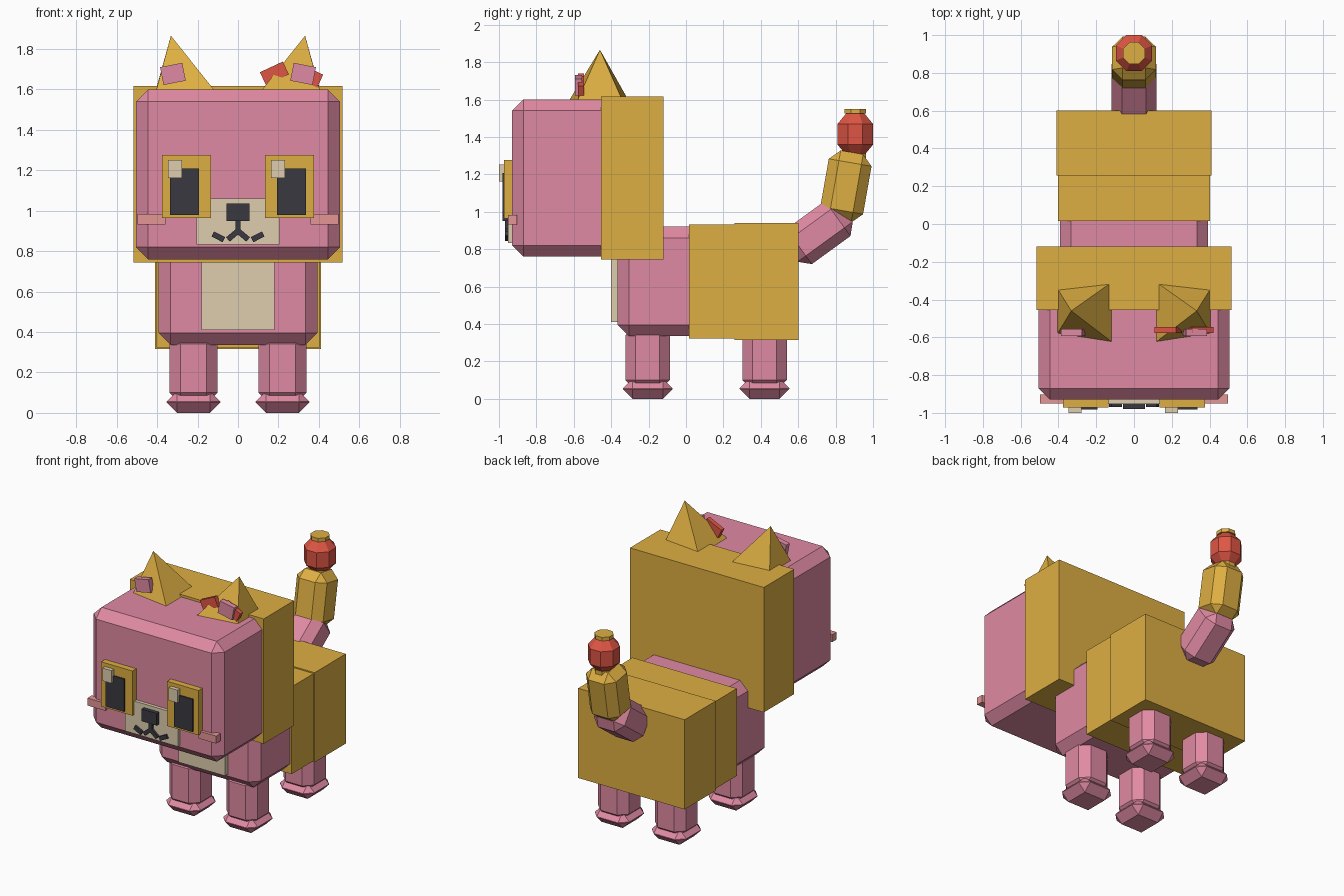
import bpy
import bmesh
import math
from mathutils import Matrix, Vector

default = bpy.data.objects.get("Cube")
if default:
    bpy.data.objects.remove(default)


def material(name, rgb):
    """Flat material from display colour values (0-255)."""
    linear = [((c / 255 + 0.055) / 1.055) ** 2.4 for c in rgb] + [1]
    mat = bpy.data.materials.new(name)
    mat.diffuse_color = linear
    mat.use_nodes = True
    mat.node_tree.nodes["Principled BSDF"].inputs["Base Color"].default_value = linear
    return mat


PINK = material("pink fur", (224, 138, 163))
GOLD = material("golden fur", (222, 175, 66))
CREAM = material("cream", (222, 206, 173))
DARK = material("charcoal", (58, 56, 64))
RED = material("red", (222, 85, 68))
SALMON = material("salmon", (229, 150, 150))


def finish(name, bm, mat):
    bmesh.ops.recalc_face_normals(bm, faces=bm.faces)
    mesh = bpy.data.meshes.new(name)
    bm.to_mesh(mesh)
    bm.free()
    mesh.materials.append(mat)
    obj = bpy.data.objects.new(name, mesh)
    bpy.context.collection.objects.link(obj)
    return obj


def block(name, mat, center, size, chamfer=0, tilt=0, axis="X"):
    """Box with optional chamfered edges, tilted in degrees about one axis."""
    bm = bmesh.new()
    bmesh.ops.create_cube(bm, size=1, matrix=Matrix.Diagonal((*size, 1)))
    if chamfer:
        bmesh.ops.bevel(bm, geom=bm.edges[:], offset=chamfer, segments=1,
                        affect="EDGES", profile=0.5)
    turn = Matrix.Rotation(math.radians(tilt), 4, axis)
    bm.transform(Matrix.Translation(center) @ turn)
    return finish(name, bm, mat)


def span(name, mat, x, y, z, chamfer=0):
    """Box given by its extents on each axis."""
    center = [(a + b) / 2 for a, b in (x, y, z)]
    size = [b - a for a, b in (x, y, z)]
    return block(name, mat, center, size, chamfer)


def turned(name, mat, y, profile, sides=8):
    """Stack of rings (radius, z) around an upright axis, flat sides outward."""
    bm = bmesh.new()
    rings = []
    for radius, z in profile:
        r = radius / math.cos(math.pi / sides)
        angles = [(i + 0.5) * math.tau / sides for i in range(sides)]
        rings.append([bm.verts.new((r * math.cos(a), y + r * math.sin(a), z))
                      for a in angles])
    for low, high in zip(rings, rings[1:]):
        for i in range(sides):
            j = (i + 1) % sides
            bm.faces.new((low[i], low[j], high[j], high[i]))
    bm.faces.new(rings[0])
    bm.faces.new(rings[-1])
    return finish(name, bm, mat)


def pyramid(name, mat, base, apex):
    bm = bmesh.new()
    corners = [bm.verts.new(p) for p in base]
    tip = bm.verts.new(apex)
    bm.faces.new(corners)
    for i in range(len(corners)):
        bm.faces.new((corners[i], corners[(i + 1) % len(corners)], tip))
    return finish(name, bm, mat)


def stroke(name, mat, start, end, width, y, depth):
    """Thin bar on the face between two (x, z) points."""
    a, b = Vector(start), Vector(end)
    d = b - a
    mid = (a + b) / 2
    return block(name, mat, (mid.x, y, mid.y), (d.length, depth, width),
                 tilt=-math.degrees(math.atan2(d.y, d.x)), axis="Y")


# Head and body
span("head", PINK, (-.505, .505), (-.93, -.3), (.76, 1.6), .06)
span("head_back_fur", GOLD, (-.517, .517), (-.455, -.12), (.745, 1.617))
span("body", PINK, (-.393, .393), (-.365, .3), (.335, .92), .06)
span("belly_patch", CREAM, (-.18, .18), (-.4, -.3), (.41, .8))
span("middle_fur", GOLD, (-.403, .403), (.015, .3), (.323, .933))
span("rear_fur", GOLD, (-.411, .411), (.258, .602), (.315, .941))

# Muzzle and nose
span("muzzle", CREAM, (-.205, .205), (-.953, -.9), (.832, 1.06))
span("nose", DARK, (-.058, .058), (-.98, -.92), (.95, 1.035))
span("mouth_stem", DARK, (-.013, .013), (-.968, -.93), (.88, .96))

for side, label in ((1, "left"), (-1, "right")):
    # Mouth and cheeks
    stroke(label + "_mouth_inner", DARK, (0, .9), (side * .05, .858), .028, -.95, .036)
    stroke(label + "_mouth_outer", DARK, (side * .07, .857), (side * .125, .885),
           .028, -.95, .036)
    block(label + "_cheek", SALMON, (side * .428, -.927, .957), (.138, .048, .052))

    # Eyes: both glints sit on the same side of the pupils
    block(label + "_eye", GOLD, (side * .255, -.945, 1.121), (.242, .055, .312))
    block(label + "_pupil", DARK, (side * .265, -.96, 1.094), (.144, .044, .228))
    glint_x = .198 if side > 0 else -.312
    block(label + "_eye_glint", CREAM, (glint_x, -.975, 1.207), (.07, .05, .089))

    # Ears
    base = [(side * x, y, 1.595) for x, y in
            ((.407, -.34), (.116, -.307), (.116, -.625), (.405, -.58))]
    pyramid(label + "_ear", GOLD, base, (side * .332, -.46, 1.866))
    block(label + "_inner_ear", PINK, (side * .322, -.575, 1.677), (.112, .038, .09),
          tilt=side * 11, axis="Y")

    # Legs and feet
    for y, place in ((-.205, "front"), (.42, "rear")):
        block(f"{label}_{place}_leg", PINK, (side * .22, y, .22), (.238, .238, .35), .055)
        block(f"{label}_{place}_foot", PINK, (side * .22, y, .054), (.266, .266, .108), .052)

# Bow on the left ear
block("bow_inner_wing", RED, (.18, -.562, 1.68), (.125, .032, .07), tilt=-25, axis="Y")
block("bow_outer_wing", RED, (.35, -.562, 1.668), (.125, .032, .07), tilt=25, axis="Y")

# Tail with a faceted bead
block("tail_base", PINK, (0, .708, .889), (.238, .365, .232), .055, tilt=36)
block("tail_tip", GOLD, (0, .855, 1.135), (.232, .232, .37), .055, tilt=-10)
turned("bead_collar", GOLD, .905, ((.058, 1.28), (.058, 1.312)))
turned("bead", RED, .905, ((.05, 1.305), (.096, 1.36), (.096, 1.468), (.045, 1.53)))
turned("bead_cap", GOLD, .905, ((.058, 1.525), (.058, 1.55)))
